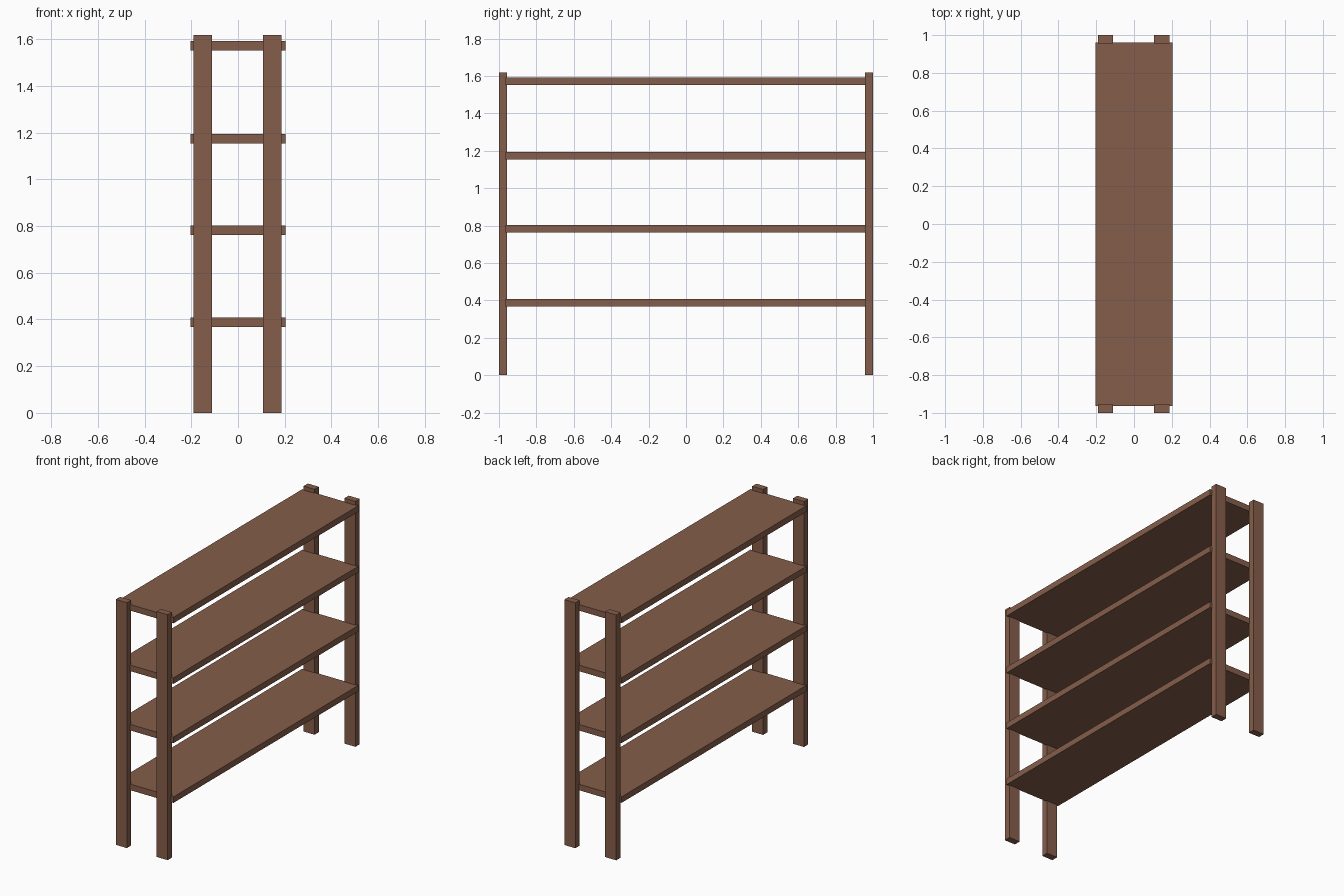
import bpy

if "Cube" in bpy.data.objects:
    bpy.data.objects.remove(bpy.data.objects["Cube"])

wood = bpy.data.materials.new("brown wood")
wood.diffuse_color = (0.235, 0.112, 0.069, 1)
wood.use_nodes = True
wood.node_tree.nodes["Principled BSDF"].inputs["Base Color"].default_value = wood.diffuse_color


def box(name, x0, x1, y0, y1, z0, z1):
    bpy.ops.mesh.primitive_cube_add(
        size=1, location=((x0 + x1) / 2, (y0 + y1) / 2, (z0 + z1) / 2))
    ob = bpy.context.object
    ob.name = name
    ob.scale = (x1 - x0, y1 - y0, z1 - z0)
    bpy.ops.object.transform_apply(location=False, rotation=False, scale=True)
    ob.data.materials.append(wood)


# Four corner posts
for side, x in (("left", -0.151), ("right", 0.147)):
    for end, y in (("front", -0.978), ("back", 0.978)):
        box(f"{end}_{side}_post", x - 0.04, x + 0.04, y - 0.022, y + 0.022, 0, 1.618)

# Four shelf boards, let slightly into the posts
for i, top in enumerate((0.408, 0.802, 1.193, 1.592)):
    box(f"shelf_{i + 1}", -0.204, 0.204, -0.964, 0.962, top - 0.04, top)
